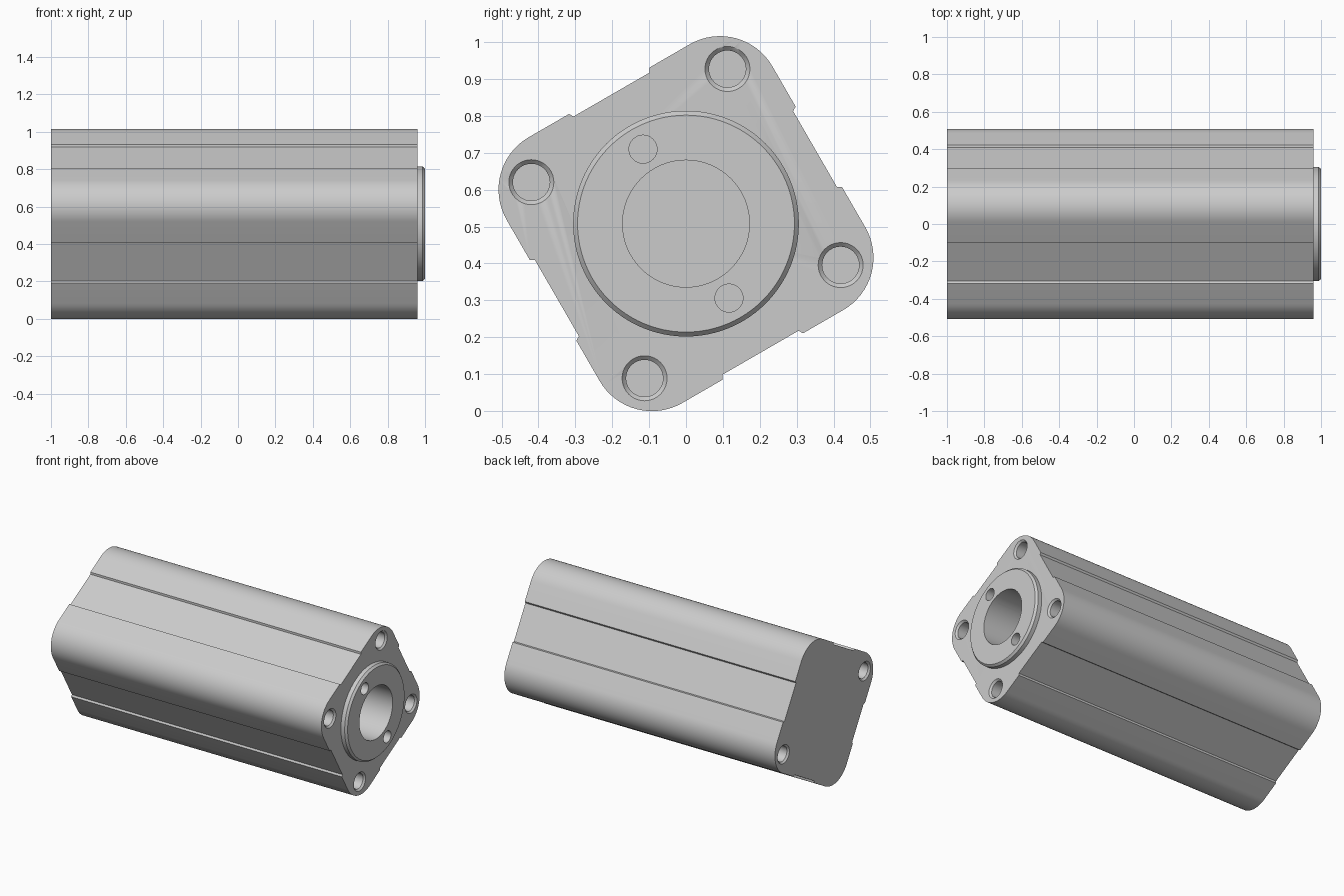
import bpy, bmesh, math
from mathutils import Vector

if "Cube" in bpy.data.objects:
    bpy.data.objects.remove(bpy.data.objects["Cube"])

MID = 0.508                  # height of the long axis
TILT = math.radians(30)      # roll of the square section
FRONT, BACK = 0.96, -1.0     # end faces of the housing

metal = bpy.data.materials.new("light_grey_metal")
metal.use_nodes = True
GREY = (0.6, 0.6, 0.6, 1)
metal.diffuse_color = GREY
metal.node_tree.nodes["Principled BSDF"].inputs["Base Color"].default_value = GREY


def polar(radius, angle):
    return radius * math.cos(angle), MID + radius * math.sin(angle)


def finish(bm, name):
    bmesh.ops.recalc_face_normals(bm, faces=bm.faces)
    mesh = bpy.data.meshes.new(name)
    bm.to_mesh(mesh)
    bm.free()
    mesh.materials.append(metal)
    obj = bpy.data.objects.new(name, mesh)
    bpy.context.collection.objects.link(obj)
    return obj


def turned(bm, centre, profile, sides=64):
    """Closed round solid along x from (x, radius) pairs."""
    rings = []
    for x, r in profile:
        rings.append([bm.verts.new((x, centre[0] + r * math.cos(a), centre[1] + r * math.sin(a)))
                      for a in (math.tau * i / sides for i in range(sides))])
    for a, b in zip(rings, rings[1:]):
        for i in range(sides):
            j = (i + 1) % sides
            bm.faces.new((a[i], a[j], b[j], b[i]))
    bm.faces.new(rings[0])
    bm.faces.new(rings[-1])


# Housing: rounded square section with a shallow recess along each side
HALF, FLOOR, RADIUS, STEPS = 0.416, 0.404, 0.164, 16
section = []
for k in range(4):
    turn = TILT + k * math.pi / 2
    c = HALF - RADIUS
    side = [(HALF, -0.126), (FLOOR, -0.119), (FLOOR, 0.119), (HALF, 0.126)]
    for i in range(STEPS + 1):
        a = math.pi / 2 * i / STEPS
        side.append((c + RADIUS * math.cos(a), c + RADIUS * math.sin(a)))
    for u, v in side:
        section.append(polar(math.hypot(u, v), math.atan2(v, u) + turn))

bm = bmesh.new()
face = bm.faces.new([bm.verts.new((BACK, y, z)) for y, z in section])
out = bmesh.ops.extrude_face_region(bm, geom=[face])
bmesh.ops.translate(bm, vec=Vector((FRONT - BACK, 0, 0)),
                    verts=[g for g in out["geom"] if isinstance(g, bmesh.types.BMVert)])
housing = finish(bm, "housing")

# Front collar with a chamfered rim
bm = bmesh.new()
turned(bm, (0, MID), [(FRONT, 0.306), (0.987, 0.306), (1.0, 0.294)], 96)
collar = finish(bm, "front_collar")

# Cutters: central bore, two pin holes, chamfered bolt holes at both ends
bm = bmesh.new()
turned(bm, (0, MID), [(0.35, 0.172), (1.1, 0.172)])
for k in range(2):
    turned(bm, polar(0.233, math.radians(120) + k * math.pi), [(0.86, 0.038), (1.1, 0.038)], 32)


def bolt_hole(angle, end, out):
    turned(bm, polar(0.434, angle),
           [(end - out * 0.25, 0.05), (end - out * 0.011, 0.05),
            (end, 0.061), (end + out * 0.02, 0.081)], 40)


for k in range(4):
    angle = math.radians(75) + k * math.pi / 2
    bolt_hole(angle, FRONT, 1)
    if k % 2:
        bolt_hole(angle, BACK, -1)
cutter = finish(bm, "hole_cutter")
cutter.hide_render = True

for part in (housing, collar):
    bpy.ops.object.select_all(action="DESELECT")
    part.select_set(True)
    bpy.context.view_layer.objects.active = part
    cut = part.modifiers.new("holes", "BOOLEAN")
    cut.operation = "DIFFERENCE"
    cut.solver = "EXACT"
    cut.object = cutter
    bpy.ops.object.modifier_apply(modifier=cut.name)
    bpy.ops.object.shade_smooth_by_angle(angle=math.radians(25))

bpy.data.objects.remove(cutter)
